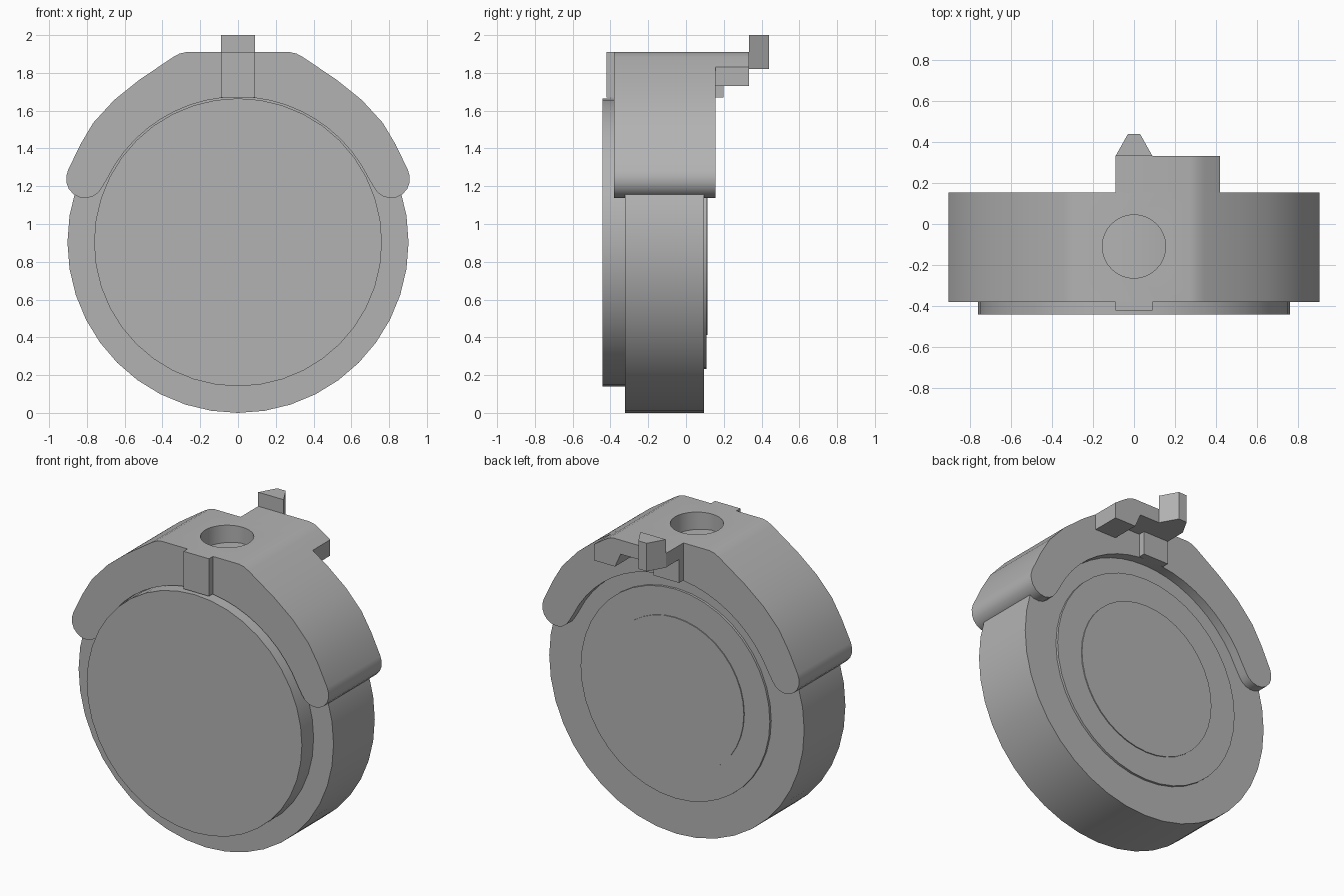
import bpy, bmesh, math

cube = bpy.data.objects.get("Cube")
if cube:
    bpy.data.objects.remove(cube, do_unlink=True)

GREY = (0.45, 0.45, 0.45, 1)
mat = bpy.data.materials.new("plain grey")
mat.use_nodes = True
mat.diffuse_color = GREY
mat.node_tree.nodes["Principled BSDF"].inputs["Base Color"].default_value = GREY

CZ = 0.903  # height of the disc axis


def link(name, bm):
    bmesh.ops.recalc_face_normals(bm, faces=bm.faces)
    mesh = bpy.data.meshes.new(name)
    bm.to_mesh(mesh)
    bm.free()
    mesh.materials.append(mat)
    obj = bpy.data.objects.new(name, mesh)
    bpy.context.collection.objects.link(obj)
    return obj


def extrude(name, points, to_3d, offset):
    """Closed prism from a flat outline."""
    bm = bmesh.new()
    face = bm.faces.new([bm.verts.new(to_3d(*p)) for p in points])
    side = bmesh.ops.extrude_face_region(bm, geom=[face])["geom"]
    verts = [v for v in side if isinstance(v, bmesh.types.BMVert)]
    bmesh.ops.translate(bm, verts=verts, vec=offset)
    return link(name, bm)


def slab(name, points, y0, y1):
    return extrude(name, points, lambda x, z: (x, y0, z), (0, y1 - y0, 0))


def tower(name, points, z0, z1):
    return extrude(name, points, lambda x, y: (x, y, z0), (0, 0, z1 - z0))


def circle(radius, count, cx=0, cy=0, start=0, end=360):
    """Points on an arc; a full turn leaves out the repeated end point."""
    steps = count if end - start == 360 else count - 1
    angles = [math.radians(start + (end - start) * i / steps) for i in range(count)]
    return [(cx + radius * math.cos(a), cy + radius * math.sin(a)) for a in angles]


def rect(x0, x1, z0, z1):
    return [(x0, z0), (x1, z0), (x1, z1), (x0, z1)]


def smooth(obj):
    bpy.ops.object.select_all(action='DESELECT')
    obj.select_set(True)
    bpy.context.view_layer.objects.active = obj
    bpy.ops.object.shade_smooth_by_angle(angle=math.radians(35))


# Round body with a raised front and a shallow stepped back
for name, radius, y0, y1 in [
    ("main_disc", 0.903, -0.323, 0.094),
    ("front_disc", 0.762, -0.442, -0.323),
    ("back_disc", 0.67, 0.094, 0.109),
    ("back_inner_disc", 0.49, 0.109, 0.115),
]:
    smooth(slab(name, circle(radius, 40, 0, CZ), y0, y1))

# Saddle bracket: outer edge, rounded tip, mirrored, closed by the inner arc
outer = [(0.275, 1.91), (0.31, 1.902), (0.345, 1.883), (0.524, 1.762),
         (0.656, 1.656), (0.767, 1.535), (0.835, 1.42), (0.9, 1.285)]
tip = circle(0.1, 9, 0.81, 1.237, 10, -155)
right = outer + tip
inner = circle(0.77, 21, 0, CZ, 26, 154)
left = [(-x, z) for x, z in reversed(right)]
bracket = slab("saddle_bracket", right + inner + left, -0.382, 0.155)

# Round hole in the top of the bracket
cutter = tower("hole_cutter", circle(0.155, 32, 0, -0.11), 1.79, 2.1)
cutter.hide_render = True
mod = bracket.modifiers.new("hole", 'BOOLEAN')
mod.operation = 'DIFFERENCE'
mod.solver = 'EXACT'
mod.object = cutter
bpy.context.view_layer.objects.active = bracket
bpy.ops.object.modifier_apply(modifier=mod.name)
bpy.data.objects.remove(cutter, do_unlink=True)
smooth(bracket)

# Tabs on the front and back of the bracket
slab("front_tab", rect(-0.09, 0.09, 1.67, 1.91), -0.422, -0.382)
slab("back_tab", rect(-0.09, 0.09, 1.67, 1.83), 0.155, 0.198)

# Rear shelf with a lip hanging under its left end
shelf = [(-0.09, 1.82), (-0.09, 1.91)] + outer[:3]
shelf += [(0.42, 1.832), (0.42, 1.73), (0.27, 1.73), (0.23, 1.82)]
smooth(slab("rear_shelf", shelf, 0.155, 0.333))

# Tapered upright hook on the rear edge of the shelf
tower("rear_hook", [(-0.09, 0.333), (0.09, 0.333), (0.03, 0.44), (-0.03, 0.44)], 1.82, 2.0)
